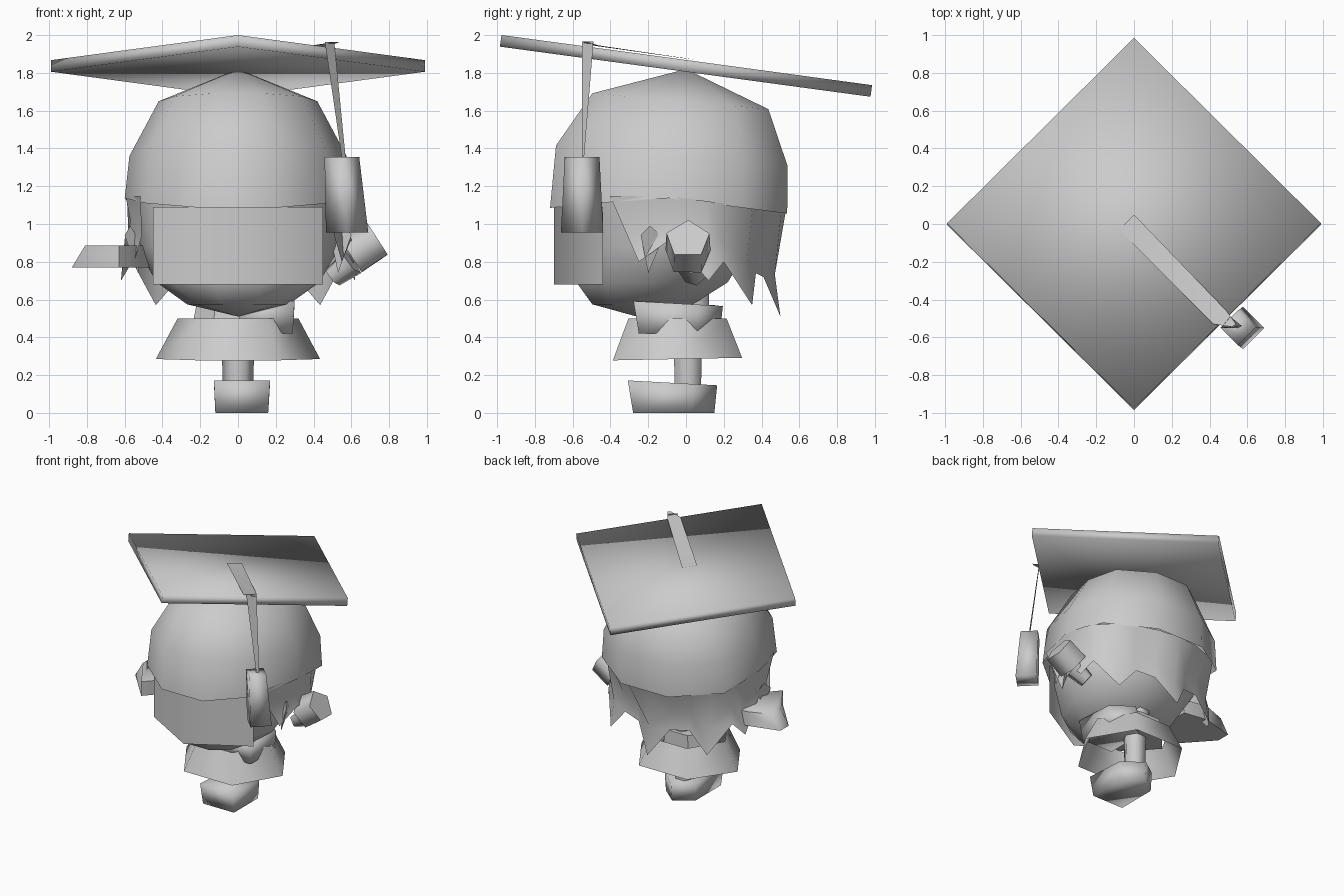
import bpy, math
from mathutils import Vector

if "Cube" in bpy.data.objects:
    bpy.data.objects.remove(bpy.data.objects["Cube"])


def finish(name, verts, faces, angle=40):
    me = bpy.data.meshes.new(name)
    me.from_pydata([tuple(v) for v in verts], [], faces)
    ob = bpy.data.objects.new(name, me)
    bpy.context.collection.objects.link(ob)
    bpy.ops.object.select_all(action='DESELECT')
    ob.select_set(True)
    bpy.context.view_layer.objects.active = ob
    bpy.ops.object.mode_set(mode='EDIT')
    bpy.ops.mesh.select_all(action='SELECT')
    bpy.ops.mesh.normals_make_consistent(inside=False)
    bpy.ops.object.mode_set(mode='OBJECT')
    bpy.ops.object.shade_smooth_by_angle(angle=math.radians(angle))
    return ob


def loft(name, rings, closed=True, caps=True, angle=40, tip=None):
    """Bridge equal-sized point rings; optional end caps or closing tip."""
    n = len(rings[0])
    verts = [p for r in rings for p in r]
    faces = []
    for k in range(len(rings) - 1):
        for i in range(n if closed else n - 1):
            j = (i + 1) % n
            faces.append((k*n + i, k*n + j, (k+1)*n + j, (k+1)*n + i))
    last = (len(rings) - 1) * n
    if tip:
        verts.append(tip)
        faces += [(last + i, last + (i+1) % n, len(verts) - 1) for i in range(n)]
    elif caps:
        faces += [tuple(range(n)), tuple(range(last, last + n))]
    return finish(name, verts, faces, angle)


def ring(n, rx, ry, c, start=0.0, slope=0.0):
    out = []
    for i in range(n):
        a = start + 2 * math.pi * i / n
        y = ry * math.sin(a)
        out.append((c[0] + rx * math.cos(a), c[1] + y, c[2] + slope * y))
    return out


def fuller_back(points):
    """Widen the back of a hair ring."""
    return [(x * 1.14 if y > .2 else x, y, z) for x, y, z in points]


def rod(name, a, b, ra, rb, n=5, start=0.0, angle=75):
    """Tapered n-sided rod between two points."""
    a, b = Vector(a), Vector(b)
    q = (b - a).to_track_quat('Z', 'Y')
    rings = [[p + q @ Vector(v) for v in ring(n, r, r, (0, 0, 0), start)]
             for p, r in ((a, ra), (b, rb))]
    return loft(name, rings, angle=angle)


# mortarboard
board = loft("cap_board", [ring(4, .99, .99, (0, 0, z)) for z in (-.031, .031)], angle=95)
board.rotation_euler.x = math.radians(-7.7)
board.location.z = 1.837

# tassel: ribbon lying on the board, hanging cord, tassel weight
loft("tassel_ribbon", [[(-.08, -.03, 1.88), (0, .05, 1.87)],
                       [(.42, -.53, 1.95), (.49, -.46, 1.945)],
                       [(.52, -.545, 1.965), (.54, -.53, 1.965)]], closed=False, caps=False)
loft("tassel_cord", [[(.46, -.55, 1.965), (.51, -.49, 1.965)],
                     [(.55, -.55, 1.35), (.57, -.54, 1.35)]], closed=False, caps=False)
loft("tassel", [ring(4, .092, .092, (.55, -.55, 1.355)),
                ring(4, .112, .112, (.578, -.55, .955))], angle=95)

# hair dome with ten sides
rim = []
for x, y, z in ring(10, .6, .66, (0, -.092, 0)):
    rim.append((x, y, 1.085 if y < -.65 else 1.11 if y < -.4 else 1.125 - .13 * max(y, -.15)))
loft("hair_dome", [fuller_back(rim),
                   fuller_back(ring(10, .575, .645, (0, -.075, 1.36), slope=-.09)),
                   fuller_back(ring(10, .42, .49, (0, -.03, 1.65), slope=-.09))],
     tip=(0, 0, 1.82), angle=50)

# spiky lower hair, one half mirrored, tucked in above the tips
half = [(.55, -.25, .80), (.60, -.08, .92), (.62, .12, .70), (.56, .20, .80),
        (.435, .35, .57), (.29, .37, .74), (.14, .41, .72)]
edge = half + [(0, .50, .51)] + [(-x, y, z) for x, y, z in reversed(half)]
top, mid = [], []
for i, (x, y, z) in enumerate(edge):
    a = math.atan2(y + .092, x)
    if i in (0, len(edge) - 1):
        a = math.radians(-30) if i == 0 else math.radians(210)
    ty = -.092 + .62 * math.sin(a)
    wide = 1 + .12 * min(1, max(0, ty / .3))
    t = Vector((.595 * wide * math.cos(a), ty, 1.135 - .13 * max(ty, -.1)))
    m = t.lerp(Vector((x, y, z)), .6)
    top.append(t)
    mid.append((m.x * .95, m.y * (.92 if m.y > 0 else 1), m.z))
loft("hair_spikes", [top, mid, edge], closed=False, caps=False, angle=70)

# head
loft("head", [ring(10, .56, .50, (0, -.11, 1.13)), ring(10, .54, .48, (0, -.115, .88)),
              ring(10, .43, .42, (0, -.18, .69)), ring(10, .27, .28, (0, -.23, .575))],
     tip=(0, -.26, .51), angle=60)

# folded face panel
loft("face_panel", [[(-.45, -.44, z), (0, -.70, z), (.45, -.44, z)] for z in (.68, 1.09)],
     closed=False, caps=False, angle=70)

# ears
for s, side in ((1, "left"), (-1, "right")):
    finish(side + "_ear", [(s*.60, -.24, .94), (s*.57, -.19, .99), (s*.56, -.12, .93),
                           (s*.53, -.20, .74), (s*.50, -.17, .88)],
           [(0, 1, 2, 3), (0, 1, 4), (1, 2, 4), (2, 3, 4), (3, 0, 4)], 20)

# raised hand and its cuff
rod("raised_hand", (.60, .01, .83), (.74, .01, .92), .125, .12, 5, .3)
rod("raised_cuff", (.50, .05, .72), (.60, .02, .80), .06, .08, 5)

# outstretched hand, wedge-shaped at the fingertips
plan = [(-.88, -.07), (-.88, .04), (-.62, .11), (-.42, .08), (-.42, -.12), (-.63, -.35)]
loft("outstretched_hand", [[(x, y, .77) for x, y in plan],
                           [(max(x, -.81), y, .885) for x, y in plan]], angle=80)

# dress: open six-sided flare
loft("dress", [ring(6, .435, .395, (0, -.045, .285), slope=.02),
               ring(6, .32, .30, (0, -.045, .50))], caps=False, angle=65)

# torso and neck
loft("torso", [ring(6, .23, .15, (-.02, .03, .42)), ring(6, .20, .13, (-.02, .04, .57))])
rod("neck", (0, .045, .54), (0, .045, .74), .09, .09, 6)

# standing leg
rod("leg", (0, .01, .12), (0, .01, .50), .08, .09, 6)

# feet: the second one is lifted
sole = [(-.12, -.28), (.16, -.28), (.16, .03), (.02, .15), (-.12, .05)]
for name, dx, dy, dz in (("standing_foot", 0, 0, 0), ("lifted_foot", .13, .03, .42)):
    low = [(x + dx, y + dy, dz) for x, y in sole]
    high = [(x * 1.06 + dx, y * 1.1 + dy, dz + .155 - .06 * y) for x, y in sole]
    loft(name, [low, high], angle=95)
